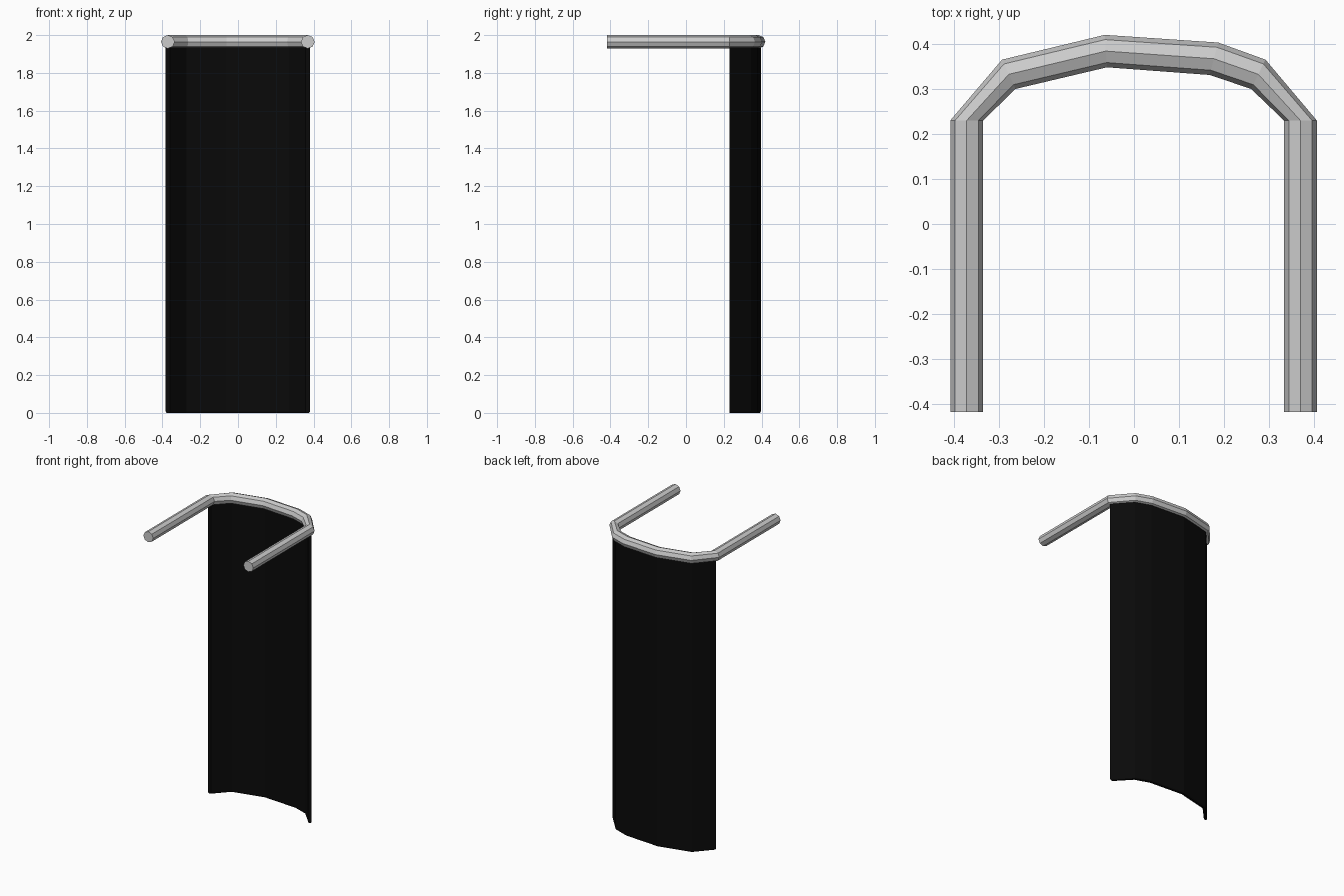
import bpy, bmesh, math
from mathutils import Vector

if "Cube" in bpy.data.objects:
    bpy.data.objects.remove(bpy.data.objects["Cube"])


def sweep(name, sections, profile):
    """Loft a closed profile (u across the path, z height) through outer/inner pairs."""
    bm = bmesh.new()
    rings = []
    for outer, inner in sections:
        o, i = Vector(outer), Vector(inner)
        mid, half = (o + i) / 2, (o - i) / 2
        rings.append([bm.verts.new((*(mid + half * u), z)) for u, z in profile])
    n = len(profile)
    for a, b in zip(rings, rings[1:]):
        for k in range(n):
            j = (k + 1) % n
            bm.faces.new((a[k], a[j], b[j], b[k]))
    bm.faces.new(rings[0])
    bm.faces.new(rings[-1])
    bmesh.ops.recalc_face_normals(bm, faces=bm.faces[:])
    mesh = bpy.data.meshes.new(name)
    bm.to_mesh(mesh)
    bm.free()
    obj = bpy.data.objects.new(name, mesh)
    bpy.context.collection.objects.link(obj)
    return obj


# Outer and inner outline of the bent section of the rail
bend = [
    ((-0.408, 0.23), (-0.335, 0.23)),
    ((-0.293, 0.365), (-0.263, 0.30)),
    ((-0.065, 0.42), (-0.06, 0.348)),
    ((0.187, 0.403), (0.168, 0.331)),
    ((0.292, 0.365), (0.26, 0.30)),
    ((0.406, 0.23), (0.333, 0.23)),
]

# Curtain rail: eight-sided tube with two straight arms
left_end = ((-0.408, -0.418), (-0.335, -0.418))
right_end = ((0.406, -0.418), (0.333, -0.418))
R = 0.0355
tube = [(math.cos(k * math.pi / 4), 2 - R + R * math.sin(k * math.pi / 4))
        for k in range(8)]
sweep("curtain_rail", [left_end] + bend + [right_end], tube)

# Curtain: thin hanging sheet with a softened hem
w = 0.33
sheet = [(-w, 0.008), (-w * 0.6, 0), (w * 0.6, 0), (w, 0.008), (w, 1.955), (-w, 1.955)]
curtain = sweep("curtain", bend, sheet)
black = bpy.data.materials.new("black_fabric")
black.diffuse_color = (0.003, 0.003, 0.003, 1)
black.use_nodes = True
black.node_tree.nodes["Principled BSDF"].inputs["Base Color"].default_value = black.diffuse_color
curtain.data.materials.append(black)
